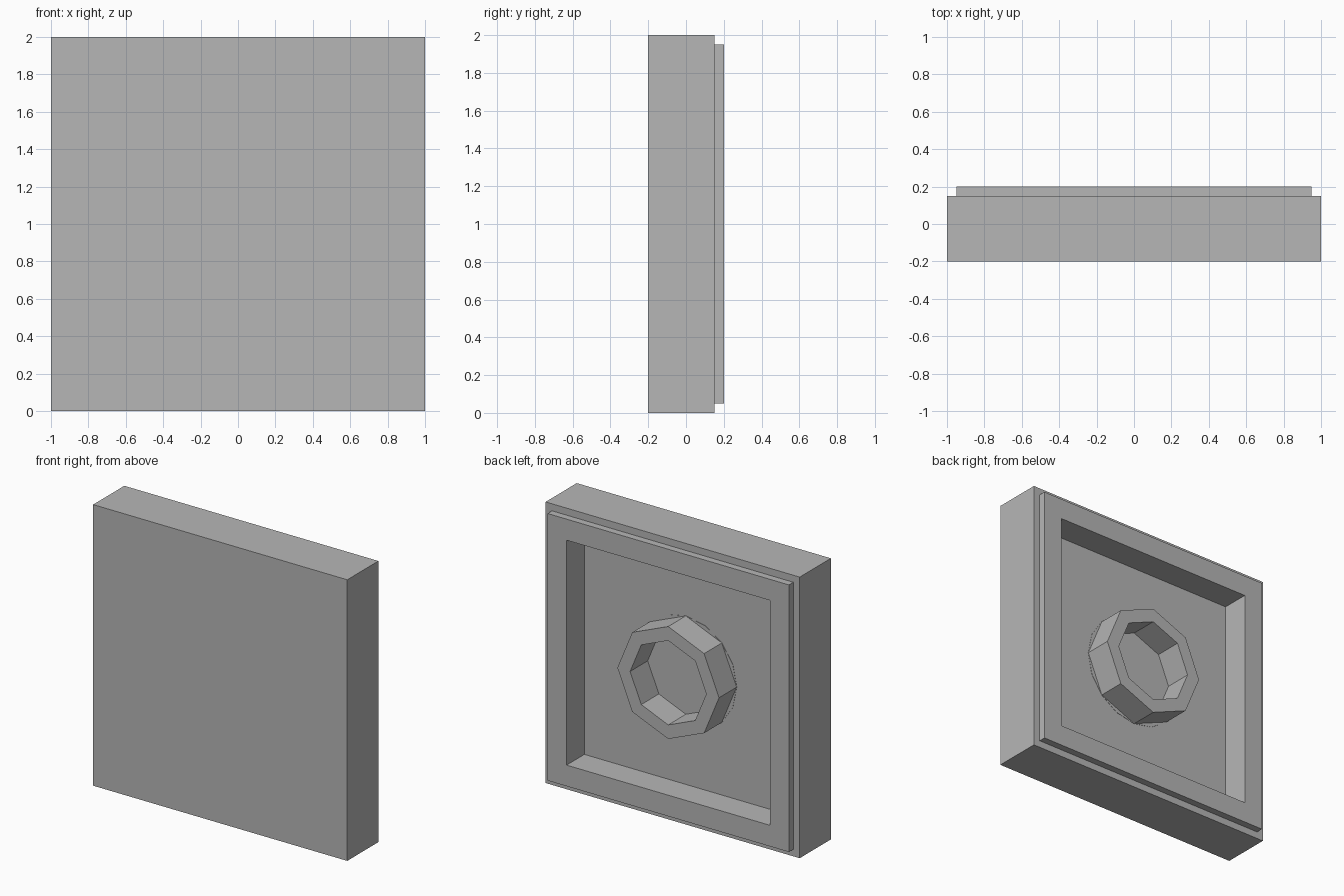
import bpy
import bmesh
import math

old = bpy.data.objects.get("Cube")
if old:
    bpy.data.objects.remove(old, do_unlink=True)

grey = bpy.data.materials.new("plain grey")
grey.use_nodes = True
colour = (0.47, 0.47, 0.47, 1)
grey.diffuse_color = colour
grey.node_tree.nodes["Principled BSDF"].inputs["Base Color"].default_value = colour


def turned(name, sides, profile, turn=0.0, scale=1.0, closed=False):
    """Sweep a (radius, y) profile round the y axis through the tile centre."""
    bm = bmesh.new()
    rings = []
    for radius, y in profile:
        angles = [turn + 2 * math.pi * i / sides for i in range(sides)]
        rings.append([bm.verts.new((radius * scale * math.cos(a), y,
                                    1 + radius * scale * math.sin(a))) for a in angles])
    pairs = list(zip(rings, rings[1:]))
    if closed:
        pairs.append((rings[-1], rings[0]))
    else:
        bm.faces.new(rings[0])
        bm.faces.new(rings[-1])
    for a, b in pairs:
        for i in range(sides):
            j = (i + 1) % sides
            bm.faces.new((a[i], a[j], b[j], b[i]))
    bmesh.ops.recalc_face_normals(bm, faces=bm.faces)
    mesh = bpy.data.meshes.new(name)
    bm.to_mesh(mesh)
    bm.free()
    mesh.materials.append(grey)
    obj = bpy.data.objects.new(name, mesh)
    bpy.context.collection.objects.link(obj)
    return obj


# Square tile: stepped rim on the back and a square recess
turned("tile_body", 4,
       [(1, -0.2), (1, 0.15), (0.95, 0.15), (0.95, 0.2), (0.8, 0.2), (0.8, 0)],
       turn=math.pi / 4, scale=math.sqrt(2))

# Eight-sided tube in the middle of the recess
turned("socket_ring", 8, [(0.4, 0), (0.4, 0.2), (0.3, 0.2), (0.3, 0)], closed=True)

# Thin round plate under the tube
turned("base_disc", 16, [(0.4, -0.002), (0.4, 0.002)])
